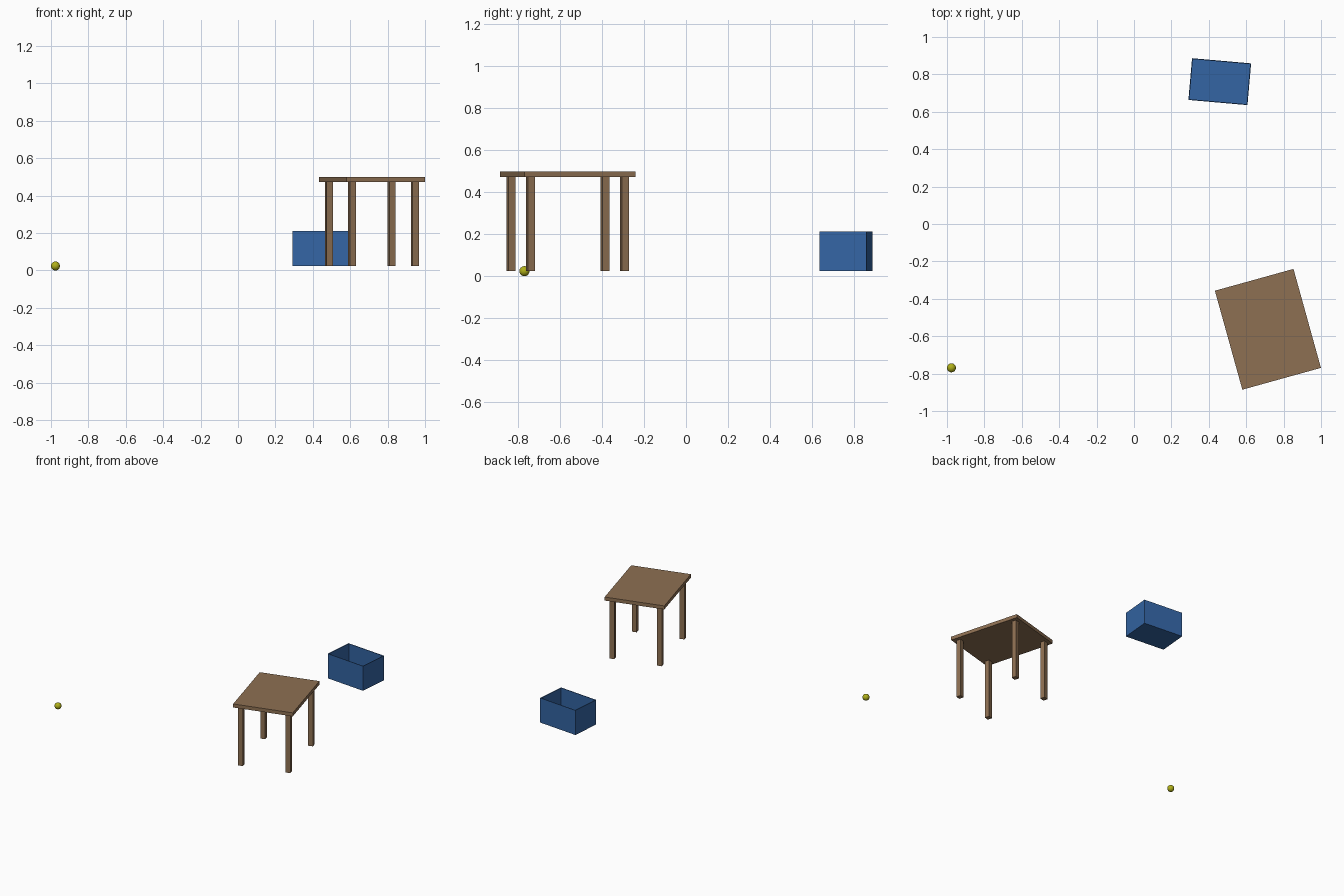
import bpy, bmesh
from math import radians
from mathutils import Matrix, Vector

cube = bpy.data.objects.get("Cube")
if cube:
    bpy.data.objects.remove(cube, do_unlink=True)


def material(name, rgb):
    mat = bpy.data.materials.new(name)
    mat.use_nodes = True
    mat.diffuse_color = (*rgb, 1)
    mat.node_tree.nodes["Principled BSDF"].inputs["Base Color"].default_value = (*rgb, 1)
    return mat


wood = material("brown wood", (0.27, 0.162, 0.085))
blue = material("blue plastic", (0.034, 0.130, 0.371))
yellow = material("yellow green", (0.43, 0.43, 0.01))

FLOOR = 0.025  # height at which the furniture stands


def finish(name, bm, mat, place):
    mesh = bpy.data.meshes.new(name)
    bm.transform(place)
    bm.to_mesh(mesh)
    bm.free()
    mesh.materials.append(mat)
    obj = bpy.data.objects.new(name, mesh)
    bpy.context.collection.objects.link(obj)
    return obj


def block(name, size, centre, mat, place):
    bm = bmesh.new()
    bmesh.ops.create_cube(bm, size=1)
    bmesh.ops.scale(bm, vec=size, verts=bm.verts)
    bmesh.ops.translate(bm, vec=centre, verts=bm.verts)
    return finish(name, bm, mat, place)


# Table: turned slab on four square legs
table = Matrix.Translation((0.716, -0.563, FLOOR)) @ Matrix.Rotation(radians(15.5), 4, "Z")
block("table_top", (0.436, 0.549, 0.027), (0, 0, 0.4605), wood, table)
leg_height = 0.447
for side, sx in (("right", -1), ("left", 1)):
    for end, sy in (("front", -1), ("back", 1)):
        block(f"{end}_{side}_leg", (0.035, 0.035, leg_height),
              (sx * 0.174, sy * 0.232, leg_height / 2), wood, table)

# Open storage box: thin walls around a floor, hollowed from a solid block
width, depth, height, wall = 0.317, 0.224, 0.187, 0.005
box = Matrix.Translation((0.4585, 0.761, FLOOR)) @ Matrix.Rotation(radians(-5), 4, "Z")
bm = bmesh.new()
bmesh.ops.create_cube(bm, size=1)
bmesh.ops.scale(bm, vec=(width, depth, height), verts=bm.verts)
bmesh.ops.translate(bm, vec=(0, 0, height / 2), verts=bm.verts)
bm.normal_update()
lid = max(bm.faces, key=lambda f: f.normal.z)
bmesh.ops.inset_region(bm, faces=[lid], thickness=wall, use_even_offset=True)
pushed = bmesh.ops.extrude_discrete_faces(bm, faces=[lid])["faces"][0]
bmesh.ops.translate(bm, vec=Vector((0, 0, wall - height)), verts=pushed.verts)
finish("storage_box", bm, blue, box)

# Small ball on the ground
radius = 0.024
bm = bmesh.new()
bmesh.ops.create_uvsphere(bm, u_segments=32, v_segments=16, radius=radius)
for face in bm.faces:
    face.smooth = True
finish("ball", bm, yellow, Matrix.Translation((radius - 1, -0.769, radius)))
